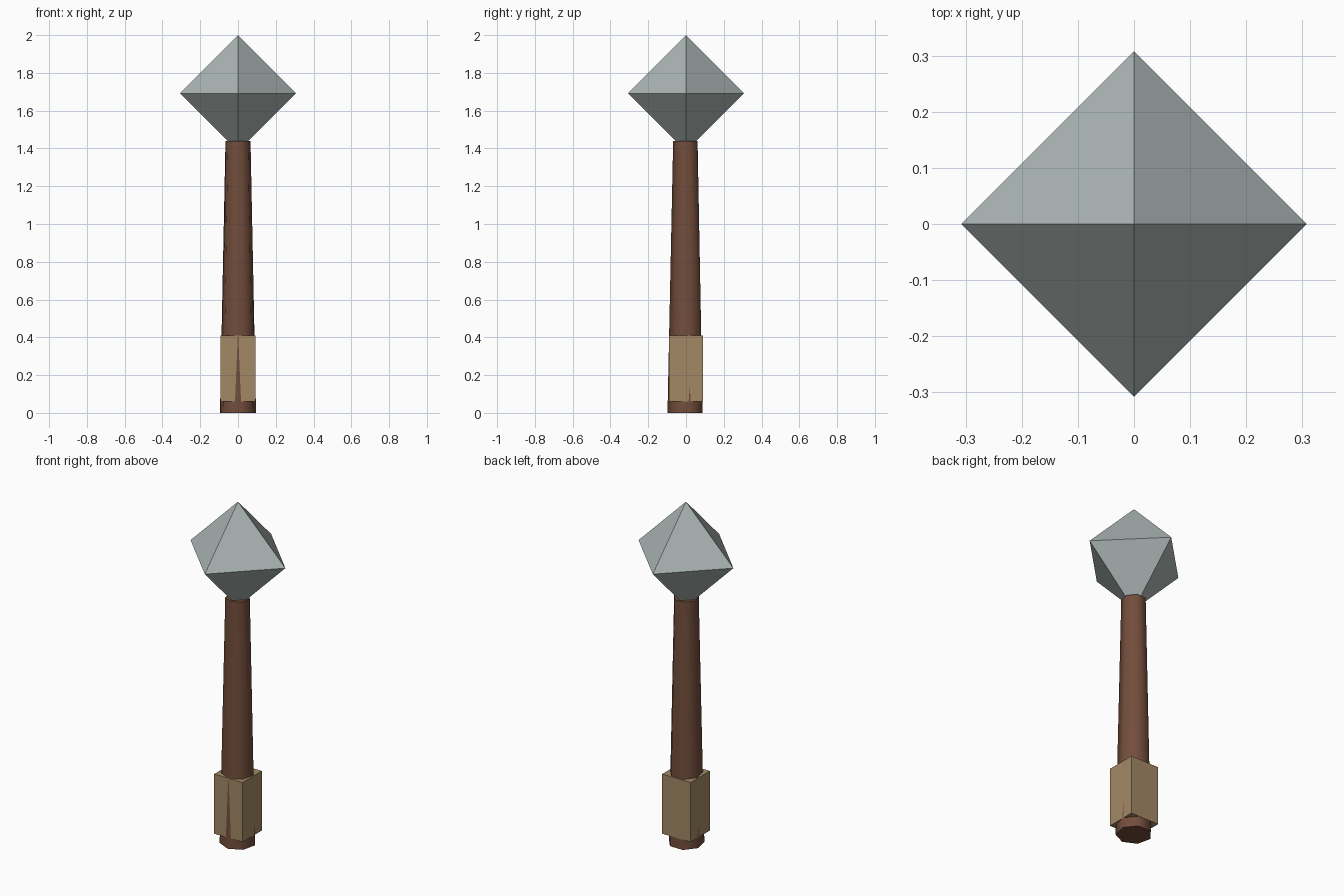
import bpy, math

if "Cube" in bpy.data.objects:
    bpy.data.objects.remove(bpy.data.objects["Cube"])


def finish(obj, name, color):
    obj.name = name
    mat = bpy.data.materials.new(name + "_material")
    mat.diffuse_color = (*color, 1)
    mat.use_nodes = True
    mat.node_tree.nodes["Principled BSDF"].inputs["Base Color"].default_value = mat.diffuse_color
    obj.data.materials.append(mat)
    return obj


# Tapered seven-sided wooden shaft, one corner facing the front
BASE_R, TOP_R, SHAFT_H = 0.098, 0.068, 1.44
bpy.ops.mesh.primitive_cone_add(vertices=7, radius1=BASE_R, radius2=TOP_R,
                                depth=SHAFT_H, location=(0, 0, SHAFT_H / 2),
                                rotation=(0, 0, math.pi))
finish(bpy.context.object, "shaft", (0.17, 0.075, 0.045))
bpy.ops.object.shade_smooth_by_angle(angle=math.radians(60))

# Square grip block, the shaft corners just poke through it
GRIP_LOW, GRIP_HIGH = 0.06, 0.41
bpy.ops.mesh.primitive_cube_add(size=1, location=(0, 0, (GRIP_LOW + GRIP_HIGH) / 2))
bpy.context.object.scale = (0.185, 0.178, GRIP_HIGH - GRIP_LOW)
finish(bpy.context.object, "grip", (0.37, 0.25, 0.13))

# Octahedral stone head: two four-sided pyramids joined at the middle
HEAD_R = 0.308
mid = 2 - HEAD_R
verts = [(HEAD_R * math.cos(i * math.pi / 2), HEAD_R * math.sin(i * math.pi / 2), mid)
         for i in range(4)] + [(0, 0, 2), (0, 0, mid - HEAD_R)]
faces = []
for i in range(4):
    j = (i + 1) % 4
    faces += [(i, j, 4), (j, i, 5)]
mesh = bpy.data.meshes.new("head")
mesh.from_pydata(verts, [], faces)
head = bpy.data.objects.new("head", mesh)
bpy.context.collection.objects.link(head)
finish(head, "head", (0.40, 0.46, 0.45))
